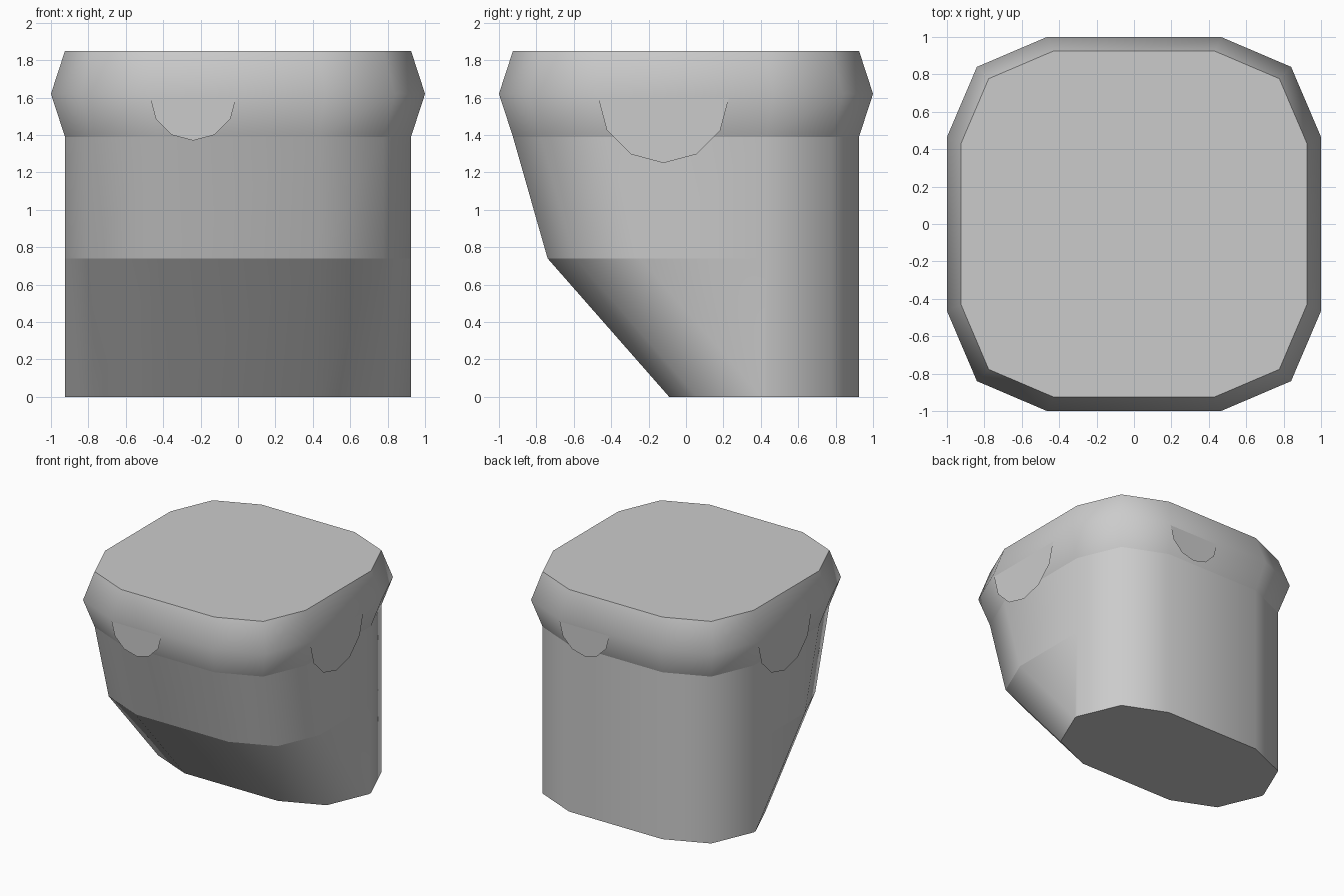
import bpy, bmesh
from math import sin, cos, pi

if "Cube" in bpy.data.objects:
    bpy.data.objects.remove(bpy.data.objects["Cube"])


def section(s):
    """Twelve-sided rounded square with half-width s, counter-clockwise."""
    quarter = [(1, -0.465), (1, 0.465), (0.84, 0.84)]
    pts = []
    for _ in range(4):
        pts += quarter
        quarter = [(-y, x) for x, y in quarter]
    return [(x * s, y * s) for x, y in pts]


def finish(bm, name):
    mesh = bpy.data.meshes.new(name)
    bm.to_mesh(mesh)
    bm.free()
    obj = bpy.data.objects.new(name, mesh)
    bpy.context.collection.objects.link(obj)
    return obj


# Shell: stacked rings (height, half-width, backward shift of front half, hard edge)
LEVELS = [(0, 0.925, 0.835, True), (0.74, 0.925, 0.185, True),
          (1.39, 0.925, 0, True), (1.62, 1, 0, False), (1.85, 0.925, 0, True)]
bm = bmesh.new()
rings = []
for z, s, shift, _ in LEVELS:
    rings.append([bm.verts.new((x, y + (shift if y < 0 else 0), z))
                  for x, y in section(s)])
for lo, hi in zip(rings, rings[1:]):
    for i in range(12):
        j = (i + 1) % 12
        bm.faces.new((lo[i], lo[j], hi[j], hi[i])).smooth = True
bm.faces.new(rings[0][::-1])
bm.faces.new(rings[-1])
for ring, level in zip(rings, LEVELS):
    for i in range(12):
        bm.edges.get((ring[i], ring[(i + 1) % 12])).smooth = not level[3]
finish(bm, "shell")


# Half-disc plates hanging from the rim, repeated by quarter turns
def plate(name, turns, offset, radius):
    bm = bmesh.new()
    verts = []
    for k in range(7):
        a = pi + k * pi / 6
        x, y = offset + radius * cos(a), -0.993
        for _ in range(turns):
            x, y = -y, x
        verts.append(bm.verts.new((x, y, 1.6 + radius * sin(a))))
    bm.faces.new(verts)
    finish(bm, name)


plate("front_plate", 0, -0.24, 0.23)
plate("right_plate", 1, -0.12, 0.35)
plate("back_plate", 2, -0.24, 0.23)
plate("left_plate", 3, -0.12, 0.35)
